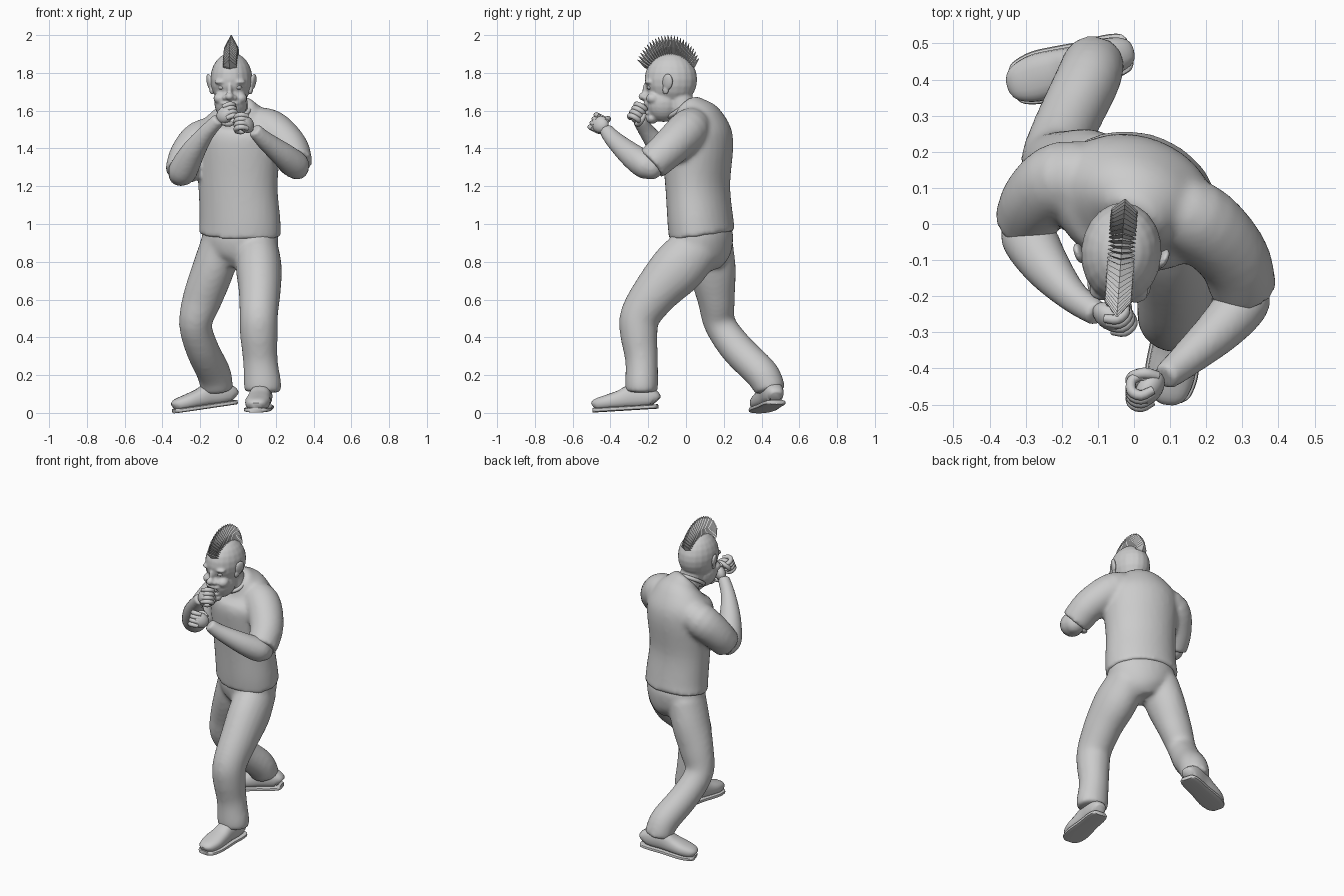
import bpy, bmesh, math
from mathutils import Vector, Matrix

if "Cube" in bpy.data.objects:
    bpy.data.objects.remove(bpy.data.objects["Cube"])

ID = Matrix.Identity(4)


def spline(pts, sub):
    """Catmull-Rom resampling of (x, y, z, a, b) sections."""
    if sub < 2:
        return [Vector(p) for p in pts]
    v = [Vector(p) for p in pts]
    v = [2 * v[0] - v[1]] + v + [2 * v[-1] - v[-2]]
    out = []
    for i in range(1, len(v) - 2):
        p0, p1, p2, p3 = v[i - 1:i + 3]
        for k in range(sub):
            t = k / sub
            out.append(0.5 * (2 * p1 + (p2 - p0) * t + (2 * p0 - 5 * p1 + 4 * p2 - p3) * t * t
                              + (3 * p1 - p0 - 3 * p2 + p3) * t ** 3))
    return out + [v[-2]]


def tube(bm, pts, ref=(1, 0, 0), n=20, sub=4, p=2, M=ID):
    """Capped loft of superellipse sections (x, y, z, a, b); a runs along ref."""
    pts = spline([q if len(q) == 5 else (*q, q[3]) for q in pts], sub)
    rings = []
    for i, q in enumerate(pts):
        t = (pts[min(i + 1, len(pts) - 1)] - pts[max(i - 1, 0)])
        t = Vector(t[:3]).normalized()
        u = Vector(ref)
        u = (u - u.dot(t) * t).normalized()
        w = t.cross(u)
        ring = []
        for k in range(n):
            c, s = math.cos(2 * math.pi * k / n), math.sin(2 * math.pi * k / n)
            c = math.copysign(abs(c) ** (2 / p), c) * q[3]
            s = math.copysign(abs(s) ** (2 / p), s) * q[4]
            ring.append(bm.verts.new(M @ (Vector(q[:3]) + u * c + w * s)))
        rings.append(ring)
    for r0, r1 in zip(rings, rings[1:]):
        for k in range(n):
            bm.faces.new((r0[k], r0[(k + 1) % n], r1[(k + 1) % n], r1[k]))
    bm.faces.new(rings[0][::-1])
    bm.faces.new(rings[-1])


def blob(bm, loc, radii, M=ID):
    bmesh.ops.create_uvsphere(bm, u_segments=20, v_segments=12, radius=1,
                              matrix=M @ Matrix.Translation(loc) @ Matrix.Diagonal((*radii, 1)))


def finish(name, bm, voxel=0, smooth=True, iters=5):
    bmesh.ops.recalc_face_normals(bm, faces=bm.faces)
    me = bpy.data.meshes.new(name)
    bm.to_mesh(me)
    bm.free()
    ob = bpy.data.objects.new(name, me)
    bpy.context.collection.objects.link(ob)
    if smooth:
        bpy.ops.object.select_all(action='DESELECT')
        ob.select_set(True)
        bpy.context.view_layer.objects.active = ob
        bpy.ops.object.shade_smooth_by_angle(angle=math.radians(50))
    if voxel:  # fuse overlapping pieces into one skin
        r = ob.modifiers.new("fuse", 'REMESH')
        r.mode, r.voxel_size, r.use_smooth_shade = 'VOXEL', voxel, True
        s = ob.modifiers.new("soften", 'SMOOTH')
        s.factor, s.iterations = 0.5, iters
    return ob


# Shirt: twisted torso and two short sleeves
twist = (math.cos(0.35), -math.sin(0.35), 0)
bm = bmesh.new()
tube(bm, [(.01, .086, .94, .224, .17), (.01, .076, 1.02, .22, .168), (0, .062, 1.2, .215, .165),
          (0, .06, 1.4, .23, .184), (0, .054, 1.49, .228, .178), (0, .042, 1.555, .18, .145),
          (-.006, .018, 1.6, .12, .1), (-.015, .0, 1.62, .085, .075)], twist, 32)
tube(bm, [(.05, .04, 1.53, .085), (.165, .015, 1.5, .11), (.27, -.085, 1.405, .102),
          (.305, -.185, 1.315, .092)], (0, 0, 1))
tube(bm, [(-.07, .11, 1.48, .1), (-.19, .125, 1.445, .108), (-.265, .07, 1.36, .1),
          (-.302, .0, 1.265, .088)], (1, 0, 0))
finish("shirt", bm, .013, iters=8)

# Shirt collar
bpy.ops.mesh.primitive_torus_add(location=(-.02, -.024, 1.612), rotation=(.6, 0, 0), major_radius=.08,
                                 minor_radius=.012, major_segments=32, minor_segments=8)
bpy.context.object.name = "collar"
bpy.ops.object.shade_smooth()

# Trousers: pelvis, forward leg and trailing leg
bm = bmesh.new()
tube(bm, [(.01, .082, .99, .2, .15), (.012, .085, .92, .208, .16), (.005, .095, .83, .175, .14),
          (-.01, .1, .77, .1, .09)], twist, 28)
tube(bm, [(.1, .07, .89, .11, .13), (.11, -.04, .77, .122, .145), (.115, -.15, .65, .112, .125),
          (.11, -.24, .52, .102, .108), (.11, -.25, .42, .1, .1), (.118, -.235, .28, .092, .087),
          (.13, -.235, .15, .1, .088), (.13, -.235, .11, .095, .085)])
tube(bm, [(-.09, .12, .89, .11, .13), (-.135, .14, .75, .112, .125), (-.19, .16, .6, .105, .1),
          (-.225, .18, .47, .088, .085), (-.19, .27, .34, .088, .09), (-.13, .395, .215, .09, .09),
          (-.115, .435, .15, .088, .085), (-.11, .445, .115, .085, .08)])
finish("trousers", bm, .013, iters=10)

# Shoes: domed upper over a flat sole, stations (distance from heel, half width, height)
stations = [(0, .03, .07), (.015, .046, .1), (.06, .055, .13), (.13, .056, .135), (.19, .062, .11),
            (.26, .066, .09), (.315, .052, .074), (.335, .03, .055)]
for name, heel, turn, tilt in (("front_shoe", (.135, -.155, .022), -.12, .06),
                               ("rear_shoe", (-.015, .478, .045), -1.29, .14)):
    M = Matrix.Translation(heel) @ Matrix.Rotation(turn, 4, 'Z') @ Matrix.Rotation(tilt, 4, 'X')
    bm = bmesh.new()
    tube(bm, [(0, -s, h / 2 + .005, w, h / 2 - .005) for s, w, h in stations], n=20, p=2.5, M=M)
    tube(bm, [(0, .005 - s * 1.025, .012, w + .008, .012) for s, w, h in stations], n=16, p=4, M=M)
    finish(name, bm)

# Forearms
for name, pts in (("left_forearm", [(.312, -.185, 1.3, .065), (.3, -.22, 1.315, .074), (.24, -.29, 1.365, .066),
                                    (.14, -.38, 1.445, .048), (.085, -.425, 1.5, .038)]),
                  ("right_forearm", [(-.305, .0, 1.265, .065), (-.29, -.04, 1.285, .077), (-.24, -.12, 1.38, .065),
                                     (-.17, -.2, 1.48, .045), (-.1, -.25, 1.555, .036)])):
    bm = bmesh.new()
    tube(bm, pts, (0, 0, 1))
    blob(bm, pts[0][:3], (.065, .065, .065))
    finish(name, bm, .011)

# Fists: palm, four curled fingers and a thumb
for name, loc, d, palm in (("left_fist", (.045, -.46, 1.53), (-.5, -.6, .3), (-.6, .6, -.3)),
                           ("right_fist", (-.068, -.262, 1.582), (.6, -.35, .4), (.3, .7, -.3))):
    z = Vector(d).normalized()
    y = Vector(palm)
    y = (y - y.dot(z) * z).normalized()
    M = Matrix.Translation(loc) @ Matrix((y.cross(z), y, z)).transposed().to_4x4()
    bm = bmesh.new()
    blob(bm, (0, .004, -.004), (.046, .034, .052), M)
    for i in range(4):
        x = (i - 1.5) * .024
        tube(bm, [(x, -.016, .01, .012), (x, .0, .043, .0145), (x, .03, .047, .0145), (x, .048, .02, .014),
                  (x, .035, -.004, .012), (x, .015, -.006, .007)], n=10, sub=3, M=M)
    tube(bm, [(.03, .0, -.035, .014), (.045, .03, -.015, .016), (.03, .055, .006, .015),
              (.005, .06, .014, .013), (-.008, .058, .016, .006)], (0, 0, 1), n=10, sub=3, M=M)
    finish(name, bm)

# Head: skull, jaw, features and neck fused together
H = Matrix.Translation((-.035, -.08, 0)) @ Matrix.Rotation(-.07, 4, 'Z')
bm = bmesh.new()
for loc, r in (((0, 0, 1.765), (.112, .14, .142)), ((0, -.04, 1.645), (.088, .1, .105)),
               ((0, -.1, 1.56), (.045, .032, .03)), ((0, -.145, 1.675), (.023, .028, .021)),
               ((0, -.128, 1.71), (.014, .024, .038)), ((0, -.122, 1.637), (.05, .024, .012)),
               ((0, -.116, 1.588), (.044, .022, .012))):
    blob(bm, loc, r, H)
for s in (-1, 1):
    blob(bm, (s * .024, -.132, 1.668), (.016, .018, .014), H)
    blob(bm, (s * .045, -.11, 1.752), (.038, .026, .014), H)
    blob(bm, (s * .055, -.09, 1.665), (.034, .038, .03), H)
tube(bm, [(0, .02, 1.53, .075), (-.015, -.015, 1.61, .07), (-.03, -.05, 1.7, .07)])
head = finish("head", bm, .007, iters=3)

# Open mouth cut into the face
bm = bmesh.new()
blob(bm, (0, -.15, 1.612), (.046, .055, .018), H)
cutter = finish("mouth_cutter", bm)
cutter.hide_render = True
cutter.hide_set(True)
b = head.modifiers.new("mouth", 'BOOLEAN')
b.object, b.operation, b.solver = cutter, 'DIFFERENCE', 'EXACT'

# Upper and lower teeth
bm = bmesh.new()
for row in (1.623, 1.601):
    for i in range(6):
        x = (i - 2.5) * .0105
        bmesh.ops.create_cube(bm, size=1, matrix=H @ Matrix.Translation((x, -.118 + 12 * x * x, row))
                              @ Matrix.Diagonal((.0095, .01, .012, 1)))
finish("teeth", bm, smooth=False)

# Eyes and ears
for s, side in ((-1, "right"), (1, "left")):
    bm = bmesh.new()
    blob(bm, (s * .043, -.106, 1.724), (.02, .018, .014), H)
    finish(side + "_eye", bm)
    bm = bmesh.new()
    E = H @ Matrix.Translation((s * .111, -.016, 1.74)) @ Matrix.Rotation(s * -.35, 4, 'Z') \
        @ Matrix.Rotation(-.15, 4, 'X') @ Matrix.Rotation(s * .15, 4, 'Y')
    blob(bm, (0, .006, .014), (.013, .03, .044), E)
    blob(bm, (0, -.002, -.032), (.011, .018, .024), E)
    blob(bm, (s * -.012, -.008, 0), (.015, .02, .04), E)
    finish(side + "_ear", bm, .005, iters=2)

# Mohawk: a fan of flat pointed blades
bm = bmesh.new()
count = 25
for i in range(count):
    a = math.radians(-68 + 134 * i / (count - 1))
    base = Vector((0, .105 * math.sin(a), 1.775 + .11 * math.cos(a)))
    tip = Vector((0, -.013 + .178 * math.sin(a), 1.792 + .208 * math.cos(a)))
    mid = base.lerp(tip, .45)
    tube(bm, [(*base, .038, .012), (*mid, .036, .014), (*tip, .002, .001)], n=4, sub=1, M=H)
finish("mohawk", bm, smooth=False)
